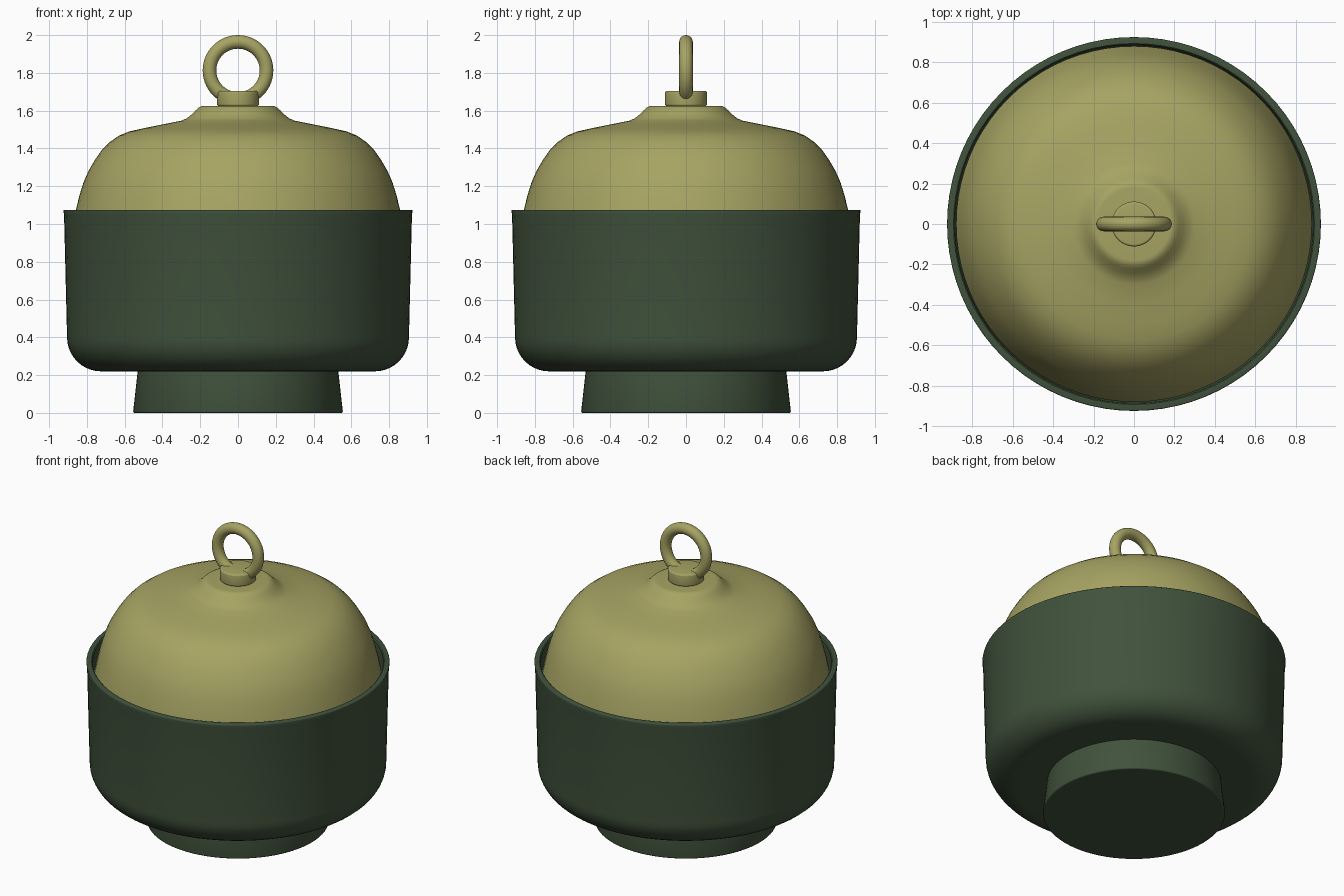
import bpy
import math
from math import sin, cos, pi

cube = bpy.data.objects.get("Cube")
if cube:
    bpy.data.objects.remove(cube, do_unlink=True)

SEGMENTS = 80


def make_material(name, colour):
    mat = bpy.data.materials.new(name)
    mat.use_nodes = True
    mat.diffuse_color = colour
    mat.node_tree.nodes["Principled BSDF"].inputs["Base Color"].default_value = colour
    return mat


green = make_material("dark green", (0.052, 0.084, 0.045, 1))
olive = make_material("olive yellow", (0.385, 0.37, 0.125, 1))


def finish(obj, name, mat, angle=40):
    obj.name = name
    obj.data.materials.append(mat)
    bpy.ops.object.select_all(action='DESELECT')
    obj.select_set(True)
    bpy.context.view_layer.objects.active = obj
    bpy.ops.object.shade_smooth_by_angle(angle=math.radians(angle))


def arc(cx, cz, radius, start, end, steps=6):
    """Rounded corner for a profile, as (radius, height) points."""
    angles = [math.radians(start + (end - start) * i / steps) for i in range(steps + 1)]
    return [(cx + radius * cos(a), cz + radius * sin(a)) for a in angles]


def lathe(name, profile, mat):
    """Spin a profile that runs from the bottom outward and up to the top."""
    verts, rings, faces = [], [], []
    for r, z in profile:
        start = len(verts)
        if r == 0:
            verts.append((0, 0, z))
            rings.append([start] * SEGMENTS)
        else:
            verts += [(r * cos(2 * pi * i / SEGMENTS), r * sin(2 * pi * i / SEGMENTS), z)
                      for i in range(SEGMENTS)]
            rings.append(list(range(start, start + SEGMENTS)))
    for low, high in zip(rings, rings[1:]):
        for i in range(SEGMENTS):
            j = (i + 1) % SEGMENTS
            faces.append(tuple(dict.fromkeys((low[i], low[j], high[j], high[i]))))
    mesh = bpy.data.meshes.new(name)
    mesh.from_pydata(verts, [], faces)
    obj = bpy.data.objects.new(name, mesh)
    bpy.context.collection.objects.link(obj)
    finish(obj, name, mat)
    return obj


# Tapered foot
lathe("foot", [(0, 0), (0.547, 0), *arc(0.547, 0.008, 0.008, -90, 0, 3),
               (0.53, 0.23), (0, 0.23)], green)

# Hollow bowl with a rounded base and a thin rim
lathe("bowl", [(0, 0.22), (0.7, 0.22),
               *arc(0.725, 0.40, 0.18, -90, 0, 10),
               (0.921, 1.05), *arc(0.919, 1.069, 0.006, 0, 90, 3),
               (0.893, 1.075), (0.887, 1.069),
               (0.87, 0.42), (0.72, 0.27), (0, 0.27)], green)

# Domed lid, flaring into a raised crown
lathe("lid", [(0, 0.96), (0.87, 0.96), (0.88, 0.97), (0.858, 1.075),
              (0.84, 1.15), (0.818, 1.22), (0.792, 1.28), (0.757, 1.34),
              (0.722, 1.39), (0.68, 1.433), (0.63, 1.468), (0.575, 1.49),
              (0.5, 1.507), (0.4, 1.527), (0.3, 1.547), (0.272, 1.559),
              (0.245, 1.58), (0.222, 1.604), (0.207, 1.617), (0.192, 1.624),
              (0.18, 1.625), (0, 1.625)], olive)

# Round knob under the ring
lathe("knob", [(0, 1.62), (0.1, 1.62), *arc(0.1, 1.635, 0.011, -90, 0, 4),
               *arc(0.1, 1.694, 0.011, 0, 90, 4), (0, 1.705)], olive)

# Upright lifting ring
bpy.ops.mesh.primitive_torus_add(major_radius=0.151, minor_radius=0.036,
                                 major_segments=56, minor_segments=20,
                                 location=(0, 0, 1.813), rotation=(pi / 2, 0, 0))
finish(bpy.context.object, "lifting_ring", olive)
